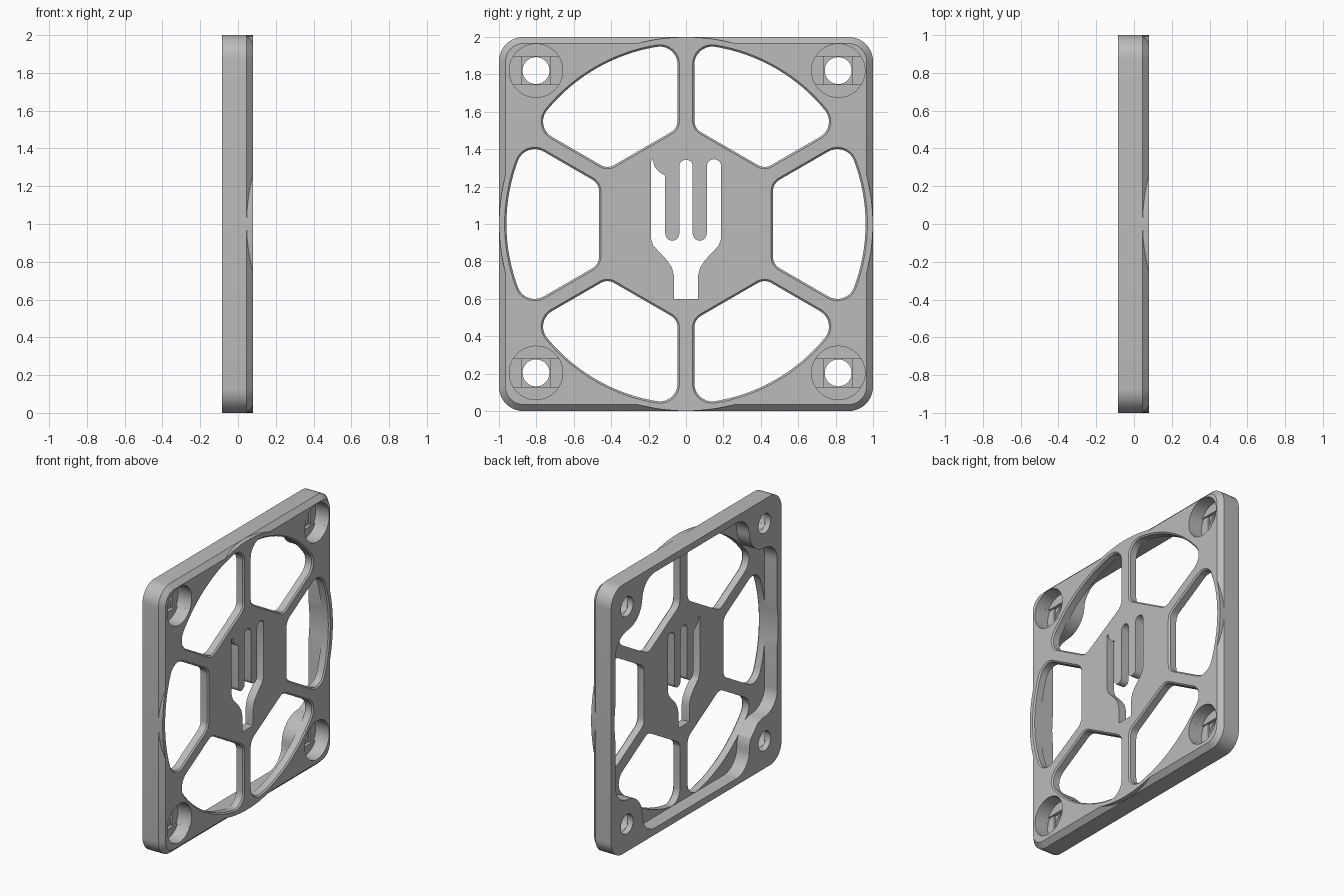
import bpy, bmesh
from math import sin, cos, tan, atan2, sqrt, pi, radians

cube = bpy.data.objects.get("Cube")
if cube:
    bpy.data.objects.remove(cube)

BACK, FRONT = -0.085, 0.08      # thickness range along x
MID = 1.0                       # height of the plate centre
OVER = 0.03                     # overshoot of cutters


def arc(cy, cz, r, start, end, n=10):
    return [(cy + r * cos(start + (end - start) * i / n),
             cz + r * sin(start + (end - start) * i / n)) for i in range(n + 1)]


def solid(name, lofts):
    """Each loft is a list of (x, outline) sections; outlines lie in y, z about the centre."""
    bm = bmesh.new()
    for sections in lofts:
        rings = [[bm.verts.new((x, y, z + MID)) for y, z in pts] for x, pts in sections]
        n = len(rings[0])
        for a, b in zip(rings, rings[1:]):
            for i in range(n):
                bm.faces.new((a[i], a[(i + 1) % n], b[(i + 1) % n], b[i]))
        bm.faces.new(rings[0][::-1])
        bm.faces.new(rings[-1])
    bmesh.ops.recalc_face_normals(bm, faces=bm.faces)
    mesh = bpy.data.meshes.new(name)
    bm.to_mesh(mesh)
    bm.free()
    obj = bpy.data.objects.new(name, mesh)
    bpy.context.collection.objects.link(obj)
    return obj


def combine(target, operation, name, lofts):
    tool = solid(name, lofts)
    tool.hide_render = True
    mod = target.modifiers.new(name, "BOOLEAN")
    mod.operation, mod.solver, mod.object = operation, "EXACT", tool
    bpy.ops.object.select_all(action="DESELECT")
    target.select_set(True)
    bpy.context.view_layer.objects.active = target
    bpy.ops.object.modifier_apply(modifier=name)
    bpy.data.objects.remove(tool)


def rounded_square(half, r):
    pts = []
    for k in range(4):
        a = k * pi / 2
        c = (half - r) * sqrt(2)
        pts += arc(c * cos(a + pi / 4), c * sin(a + pi / 4), r, a, a + pi / 2)
    return pts


def circle(y, z, r, n=48):
    return arc(y, z, r, 0, 2 * pi, n)[:-1]


def window(turn, grow):
    """Rounded sector between two spokes, outer arc and flat hub side."""
    a, w, big = 0.465 - grow, 0.045 - grow, 0.96 + grow
    r, q = 0.07 + grow, 0.095 + grow
    t = pi / 6
    half = arc(a + r, (a + r) * tan(t) - (w + r) / cos(t), r, pi, 2 * pi / 3, 6)
    d = sqrt((big - q) ** 2 - (w + q) ** 2)
    cu, cv = d * cos(t) + (w + q) * sin(t), d * sin(t) - (w + q) * cos(t)
    phi = atan2(cv, cu)
    half += arc(cu, cv, q, 2 * pi / 3, phi)
    half += arc(0, 0, big, phi, 0, 12)[1:]
    full = half + [(u, -v) for u, v in half[-2::-1]]
    return [(u * cos(turn) - v * sin(turn), u * sin(turn) + v * cos(turn)) for u, v in full]


# Screw hole positions
HOLE, OFF_Y, OFF_Z = 0.808, 0.006, 0.012
corners = [(1, 1), (-1, 1), (-1, -1), (1, -1)]
holes = [(sy * HOLE + OFF_Y, sz * HOLE + OFF_Z) for sy, sz in corners]


def recess():
    """Square pocket whose corners swell round the screw bosses."""
    wall, boss, f = 0.95, 0.18, 0.15
    outline = []
    for (sy, sz), (y, z) in zip(corners, holes):
        hy, hz, c = y * sy, z * sz, wall - f
        z1 = hz - sqrt((boss + f) ** 2 - (c - hy) ** 2)
        y2 = hy - sqrt((boss + f) ** 2 - (c - hz) ** 2)
        b1, b2 = atan2(hz - z1, hy - c), atan2(hz - c, hy - y2)
        pts = arc(c, z1, f, 0, b1)
        pts += arc(hy, hz, boss, b1 + pi, b2 + pi)[1:]
        pts += arc(y2, c, f, b2, pi / 2)[1:]
        pts = [(p * sy, q * sz) for p, q in pts]
        outline += pts if sy * sz > 0 else pts[::-1]
    return outline


def fork():
    """Three-tined fork with one broken tine."""
    out, inn, mid, neck = 0.188, 0.111, 0.036, 0.064
    tip, gap, r = 0.308, -0.052, 0.0375
    shoulder = [(out, -0.075), (0.175, -0.115), (0.1, -0.195), (0.075, -0.235), (neck, -0.28), (neck, -0.4)]
    pts = [(-y, z) for y, z in shoulder[::-1]]
    pts += [(-out, 0.335), (-0.178, 0.345), (-0.168, 0.305), (-0.14, 0.275), (-inn, 0.26)]
    pts += arc(-(inn + mid) / 2, gap, r, pi, 2 * pi)
    pts += arc(0, tip, mid, pi, 0)
    pts += arc((inn + mid) / 2, gap, r, pi, 2 * pi)
    pts += arc((inn + out) / 2, tip, (out - inn) / 2, pi, 0)
    return pts + shoulder


# Square body with a chamfered front edge
grille = solid("fan_grille", [[(BACK, rounded_square(1.0, 0.13)),
                               (0.045, rounded_square(1.0, 0.13)),
                               (FRONT, rounded_square(0.965, 0.095))]])
# Round ring that fills the chamfer at the middle of each side
combine(grille, "UNION", "ring", [[(0.03, circle(0, 0, 0.9995, 128)), (FRONT, circle(0, 0, 0.9995, 128))]])
# Hollow back
combine(grille, "DIFFERENCE", "recess", [[(BACK - OVER, recess()), (0.018, recess())]])
# Six windows with a small front bevel
combine(grille, "DIFFERENCE", "windows", [
    [(BACK - OVER, window(radians(a), 0)), (FRONT - 0.01, window(radians(a), 0)),
     (FRONT + 0.001, window(radians(a), 0.011))] for a in range(0, 360, 60)])
# Fork cut through the hub
combine(grille, "DIFFERENCE", "fork", [[(BACK, fork()), (FRONT + OVER, fork())]])

# Stepped screw holes: counterbore, slot, square, round bore
BORE, PIN, FLOOR, STEP = 0.143, 0.075, -0.02, 0.012
top = FRONT + OVER


def slot(y, z):
    lim = atan2(PIN, sqrt(BORE ** 2 - PIN ** 2))
    return arc(y, z, BORE, -lim, lim) + arc(y, z, BORE, pi - lim, pi + lim)


def square(y, z):
    return [(y + sy * PIN, z + sz * PIN) for sy, sz in corners]


combine(grille, "DIFFERENCE", "bore", [[(BACK - OVER, circle(y, z, 0.072)), (top, circle(y, z, 0.072))]
                                       for y, z in holes])
combine(grille, "DIFFERENCE", "square", [[(FLOOR - 2 * STEP, square(y, z)), (top, square(y, z))]
                                         for y, z in holes])
combine(grille, "DIFFERENCE", "slot", [[(FLOOR - STEP, slot(y, z)), (top, slot(y, z))] for y, z in holes])
combine(grille, "DIFFERENCE", "counterbore", [[(FLOOR, circle(y, z, BORE)), (top, circle(y, z, BORE))]
                                              for y, z in holes])

# Grey plastic
grey = bpy.data.materials.new("grey_plastic")
grey.use_nodes = True
colour = (0.5, 0.5, 0.5, 1)
grey.diffuse_color = colour
grey.node_tree.nodes["Principled BSDF"].inputs["Base Color"].default_value = colour
grille.data.materials.clear()
grille.data.materials.append(grey)
for face in grille.data.polygons:
    face.material_index = 0
bpy.ops.object.shade_smooth_by_angle(angle=radians(25))
